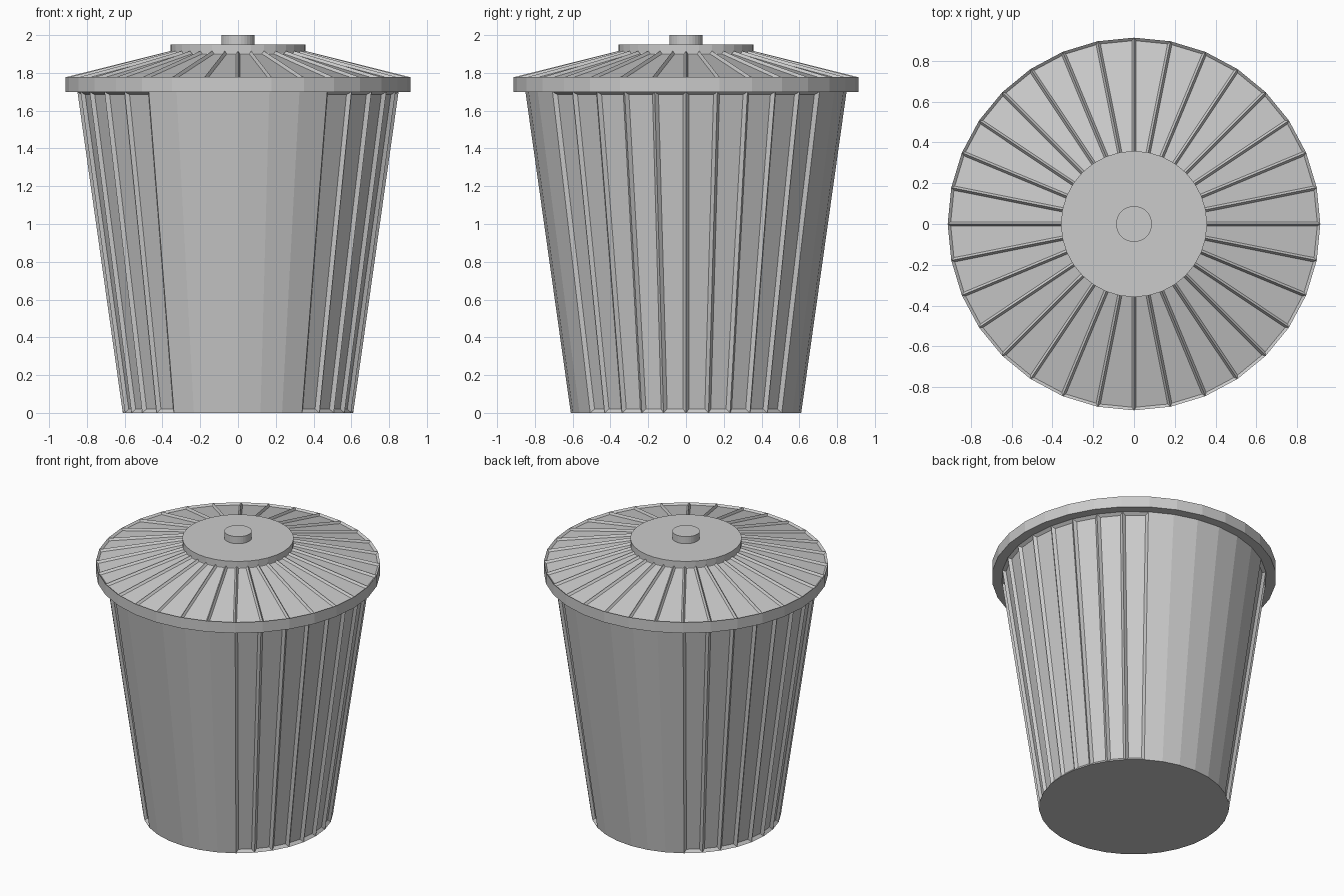
import bpy, bmesh, math

if "Cube" in bpy.data.objects:
    bpy.data.objects.remove(bpy.data.objects["Cube"])

SIDES = 32


def lathe(name, profile, panel_test=None, inset=0.0, depth=0.0):
    """Closed turned solid from (radius, z) pairs, bottom to top; chosen side faces become recessed panels."""
    bm = bmesh.new()
    rings = []
    for r, z in profile:
        rings.append([bm.verts.new((r * math.cos(2 * math.pi * i / SIDES),
                                    r * math.sin(2 * math.pi * i / SIDES), z))
                      for i in range(SIDES)])
    bm.faces.new(rings[0][::-1])
    bm.faces.new(rings[-1])
    panels = []
    for k in range(len(rings) - 1):
        lo, hi = rings[k], rings[k + 1]
        for i in range(SIDES):
            j = (i + 1) % SIDES
            f = bm.faces.new((lo[i], lo[j], hi[j], hi[i]))
            angle = (i + 0.5) * 360 / SIDES
            if panel_test and panel_test(k, angle):
                panels.append(f)
    bm.normal_update()
    if panels:
        bmesh.ops.inset_individual(bm, faces=panels, thickness=inset,
                                   depth=depth, use_even_offset=True)
    mesh = bpy.data.meshes.new(name)
    bm.to_mesh(mesh)
    bm.free()
    ob = bpy.data.objects.new(name, mesh)
    bpy.context.collection.objects.link(ob)
    return ob


def on_body_side(k, angle):
    # plain strips of six faces at the front and back
    return abs(angle % 180 - 90) > 33.75


# tapered bin body with recessed panels left and right
lathe("bin_body", [(0.61, 0.0), (0.85, 1.70)], on_body_side, 0.018, -0.018)

# lid: upright rim, then a shallow cone with recessed panels all round
lathe("lid", [(0.913, 1.70), (0.913, 1.777), (0.35, 1.918)],
      lambda k, angle: k == 1, 0.011, -0.015)

# raised disc and knob on top of the lid
lathe("lid_disc", [(0.358, 1.905), (0.358, 1.95)])
lathe("lid_knob", [(0.088, 1.94), (0.088, 2.0)])
